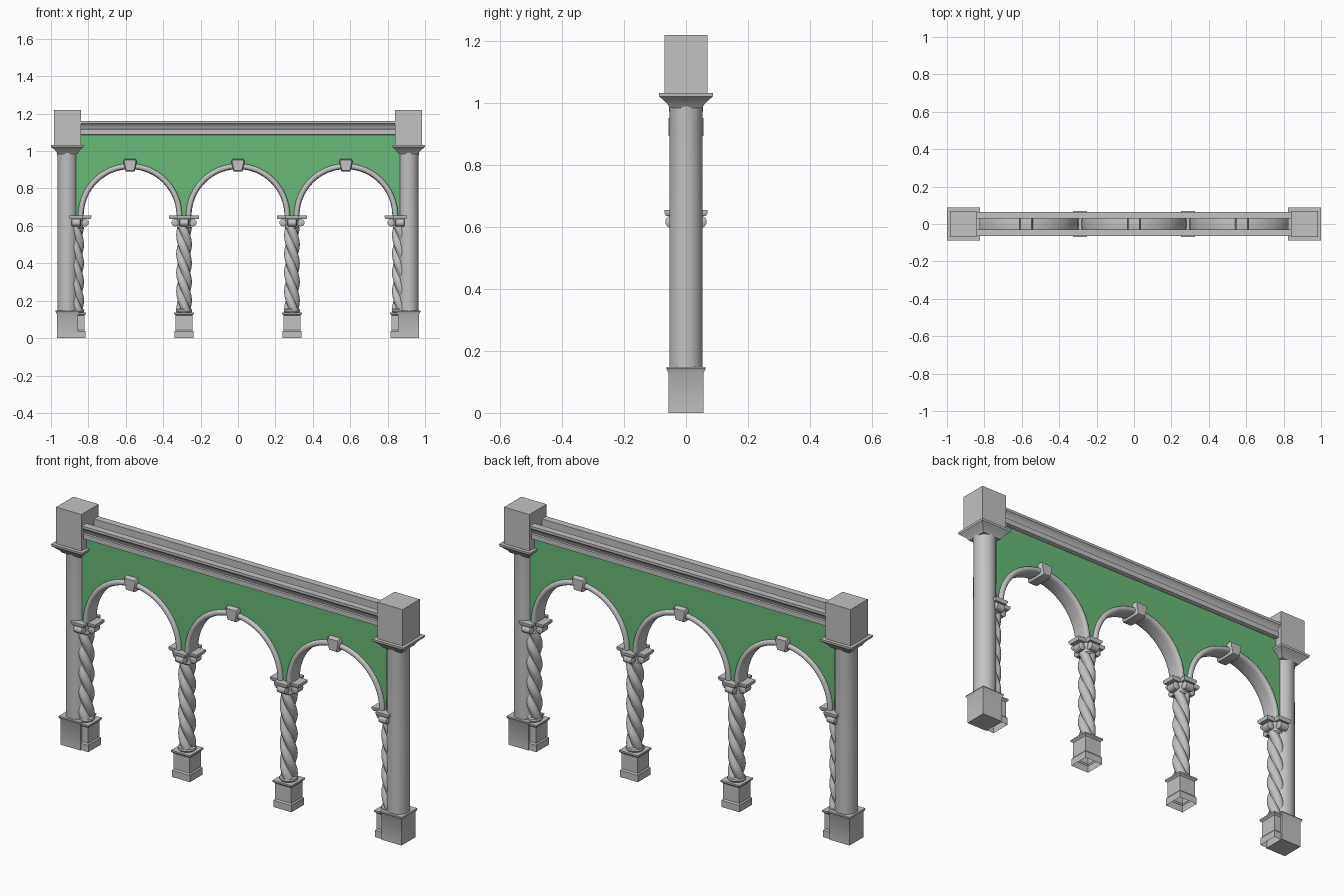
import bpy
import bmesh
from math import sin, cos, pi

if "Cube" in bpy.data.objects:
    bpy.data.objects.remove(bpy.data.objects["Cube"], do_unlink=True)


def material(name, rgb):
    m = bpy.data.materials.new(name)
    m.use_nodes = True
    m.diffuse_color = (*rgb, 1)
    m.node_tree.nodes["Principled BSDF"].inputs["Base Color"].default_value = (*rgb, 1)
    return m


STONE = material("grey stone", (0.54, 0.54, 0.54))
GREEN = material("green wall", (0.14, 0.49, 0.19))


def finish(name, bm, mat, angle=35):
    bmesh.ops.recalc_face_normals(bm, faces=bm.faces)
    mesh = bpy.data.meshes.new(name)
    bm.to_mesh(mesh)
    bm.free()
    mesh.materials.append(mat)
    ob = bpy.data.objects.new(name, mesh)
    bpy.context.scene.collection.objects.link(ob)
    bpy.ops.object.select_all(action="DESELECT")
    ob.select_set(True)
    bpy.context.view_layer.objects.active = ob
    bpy.ops.object.shade_smooth_by_angle(angle=angle * pi / 180)
    return ob


def loft(name, rings, caps=(True, True), angle=35):
    """Skin a list of equal-length point rings."""
    bm = bmesh.new()
    loops = [[bm.verts.new(p) for p in ring] for ring in rings]
    n = len(loops[0])
    for a, b in zip(loops, loops[1:]):
        for i in range(n):
            bm.faces.new((a[i], a[(i + 1) % n], b[(i + 1) % n], b[i]))
    if caps[0]:
        bm.faces.new(loops[0][::-1])
    if caps[1]:
        bm.faces.new(loops[-1])
    return finish(name, bm, STONE, angle)


def square(x, z, hx, hy):
    return [(x + sx * hx, sy * hy, z) for sx, sy in ((-1, -1), (1, -1), (1, 1), (-1, 1))]


def circle(x, z, r, n=28):
    return [(x + r * cos(2 * pi * i / n), r * sin(2 * pi * i / n), z) for i in range(n)]


PITCH = 0.577      # distance between twisted columns
SPRING = 0.655     # height where the arches start
RADIUS = 0.264     # arch centre line


# Large end columns
def end_column(side, x):
    loft(side + "_column_base",
         [square(x, z, h, h) for z, h in ((0, .057), (.13, .057), (.143, .064), (.148, .062))])
    loft(side + "_column_shaft",
         [circle(x, z, r) for z, r in ((.145, .054), (.6, .054), (.96, .053), (1.01, .057))])
    loft(side + "_column_collar",
         [square(x, z, h, h) for z, h in ((.985, .052), (1.0, .062), (1.012, .075),
                                          (1.022, .087), (1.033, .088))])
    loft(side + "_column_block", [square(x, 1.033, .072, .07), square(x, 1.22, .072, .07)])


end_column("right", -.912)
end_column("left", .912)


# Twisted columns with plinth and capital
def twisted_ring(x, z, scale=1):
    twist = -2 * pi * 1.6 * z / .48
    ring = []
    for i in range(36):
        a = 2 * pi * i / 36
        r = scale * (.028 + .014 * abs(cos(1.5 * a)))
        ring.append((x + r * cos(a + twist), r * sin(a + twist), z))
    return ring


def scroll(name, x, axis, sign):
    """Horizontal volute under one arm of the abacus."""
    rings = []
    for t, r in ((-.026, .012), (-.022, .02), (.022, .02), (.026, .012)):
        ring = []
        for i in range(16):
            a = 2 * pi * i / 16
            out, z = sign * .047 + r * cos(a), .617 + r * sin(a)
            ring.append((x + out, t, z) if axis == "x" else (x + t, out, z))
        rings.append(ring)
    loft(name, rings)


def plus(x, z, grow):
    w, ax, ay = .032 + grow, .076 + grow, .064 + grow
    quarter = [(ax, -w), (ax, w), (w, w), (w, ay)]
    half = quarter + [(-w, ay), (-w, w)]
    pts = half + [(-px, -py) for px, py in half]
    return [(x + px, py, z) for px, py in pts]


def twisted_column(label, x):
    loft(label + "_plinth",
         [square(x, z, h, h) for z, h in ((0, .051), (.035, .051), (.042, .046), (.122, .046),
                                          (.13, .054), (.138, .054))], caps=(False, True))
    loft(label + "_foot_ring",
         [circle(x, z, r) for z, r in ((.138, .04), (.145, .044), (.153, .042), (.157, .034))])
    loft(label + "_twisted_shaft",
         [twisted_ring(x, .145 + .45 * k / 60) for k in range(61)], angle=50)
    loft(label + "_capital_bell",
         [circle(x, z, r) for z, r in ((.585, .034), (.592, .039), (.6, .036), (.64, .046))])
    loft(label + "_abacus", [plus(x, .636, 0), plus(x, .644, .005), plus(x, SPRING, .005)])
    for axis in "xy":
        for sign, word in ((-1, "near"), (1, "far")):
            scroll(f"{label}_scroll_{axis}_{word}", x, axis, sign)


for label, k in (("outer_right", -1.5), ("inner_right", -.5), ("inner_left", .5), ("outer_left", 1.5)):
    twisted_column(label, k * PITCH)


# Arch rings with rounded edges, and keystones
def arch(label, cx):
    section = []
    for i in range(24):
        a = 2 * pi * i / 24
        c, s = cos(a), sin(a)
        section.append((.016 * (abs(c) ** .7) * (1 if c > 0 else -1),
                        .045 * (abs(s) ** .6) * (1 if s > 0 else -1)))
    rings = []
    for k in range(41):
        a = pi * k / 40
        rings.append([(cx + (RADIUS + r) * cos(a), y, SPRING + (RADIUS + r) * sin(a))
                      for r, y in section])
    loft(label + "_arch", rings, angle=50)
    outline = ((-.024, .89), (.024, .89), (.036, .945), (.03, .957), (-.03, .957), (-.036, .945))
    loft(label + "_keystone",
         [[(cx + x * f, y, .923 + (z - .923) * f) for x, z in outline]
          for y, f in ((-.056, .85), (-.048, 1), (.048, 1), (.056, .85))])


ARCHES = (("right", -PITCH), ("middle", 0), ("left", PITCH))
for label, cx in ARCHES:
    arch(label, cx)


# Green spandrel walls, front and back, with an open top
def wall(name, y):
    bm = bmesh.new()
    for _, cx in ARCHES:
        edge = [(cx - PITCH / 2, SPRING)]
        edge += [(cx - RADIUS * cos(pi * k / 40), SPRING + RADIUS * sin(pi * k / 40))
                 for k in range(41)]
        edge.append((cx + PITCH / 2, SPRING))
        low = [bm.verts.new((x, y, z)) for x, z in edge]
        top = [bm.verts.new((x, y, 1.1)) for x, z in edge]
        for i in range(len(edge) - 1):
            bm.faces.new((low[i], low[i + 1], top[i + 1], top[i]))
    finish(name, bm, GREEN)


# Cornice mouldings along both walls
def cornice(name, sign):
    profile = ((.03, 1.16), (.065, 1.16), (.065, 1.147), (.06, 1.143), (.05, 1.132),
               (.046, 1.117), (.052, 1.114), (.052, 1.088), (.046, 1.085), (.03, 1.085))
    loft(name, [[(x, sign * y, z) for y, z in profile] for x in (-.85, .85)])


for word, sign in (("front", -1), ("back", 1)):
    wall(word + "_wall", sign * .031)
    cornice(word + "_cornice", sign)
